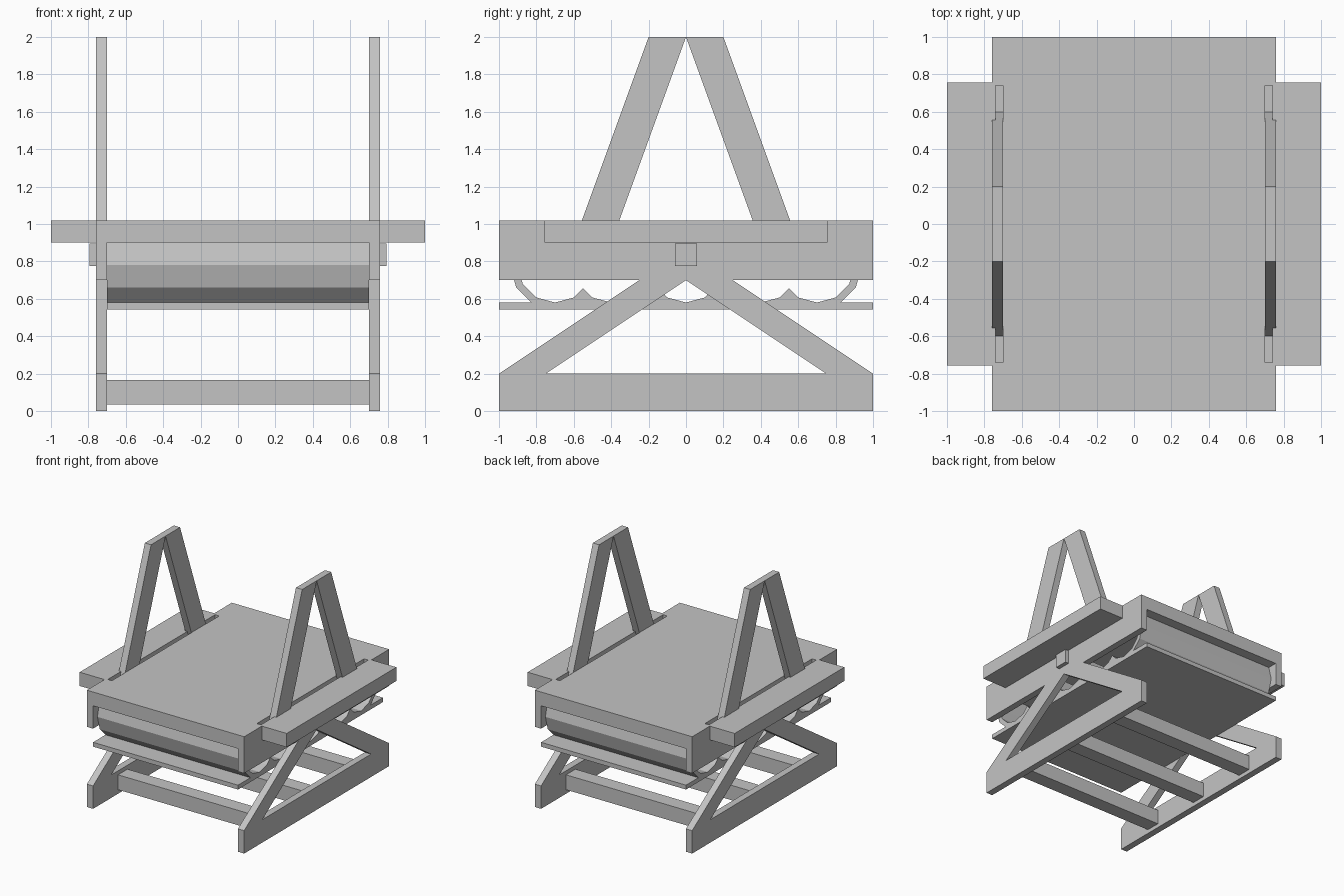
import bpy, bmesh
from mathutils import Vector

cube = bpy.data.objects.get("Cube")
if cube:
    bpy.data.objects.remove(cube, do_unlink=True)

grey = bpy.data.materials.new("plain grey")
grey.use_nodes = True
colour = (0.55, 0.55, 0.55, 1)
grey.diffuse_color = colour
grey.node_tree.nodes["Principled BSDF"].inputs["Base Color"].default_value = colour


def prism(name, points, offset):
    """Extrude a flat outline along an offset vector."""
    bm = bmesh.new()
    face = bm.faces.new([bm.verts.new(p) for p in points])
    ext = bmesh.ops.extrude_face_region(bm, geom=[face])
    moved = [g for g in ext["geom"] if isinstance(g, bmesh.types.BMVert)]
    bmesh.ops.translate(bm, verts=moved, vec=Vector(offset))
    bmesh.ops.recalc_face_normals(bm, faces=bm.faces)
    mesh = bpy.data.meshes.new(name)
    bm.to_mesh(mesh)
    bm.free()
    mesh.materials.append(grey)
    obj = bpy.data.objects.new(name, mesh)
    bpy.context.collection.objects.link(obj)
    return obj


def side_profile(name, yz, x0, x1):
    return prism(name, [(x0, y, z) for y, z in yz], (x1 - x0, 0, 0))


def box(name, x0, x1, y0, y1, z0, z1):
    return side_profile(name, [(y0, z0), (y1, z0), (y1, z1), (y0, z1)], x0, x1)


def mirrored(half):
    """Complete a half profile that runs from the outside to the middle."""
    other = [(-y, z) for y, z in reversed(half)]
    return half + (other[1:] if half[-1][0] == 0 else other)


# Table top with a wing on each side
quarter = [(0.76, 1), (0.76, 0.757), (1, 0.757)]
right_half = quarter + [(x, -y) for x, y in reversed(quarter)]
outline = right_half + [(-x, -y) for x, y in right_half]
top = prism("table_top", [(x, y, 0.90) for x, y in outline], (0, 0, 0.12))

# Long slots beside the wings
for s in (-1, 1):
    cutter = box("slot_cutter", s * 0.70, s * 0.74, -0.74, 0.74, 0.8, 1.1)
    cutter.hide_render = True
    mod = top.modifiers.new("slot", "BOOLEAN")
    mod.operation = "DIFFERENCE"
    mod.solver = "EXACT"
    mod.object = cutter
    bpy.context.view_layer.objects.active = top
    bpy.ops.object.modifier_apply(modifier=mod.name)
    bpy.data.objects.remove(cutter, do_unlink=True)

# Side frames, uprights and pegs
stand = mirrored([(-1, 0.9), (-1, 0.7), (-0.25, 0.7), (-1, 0.2), (-1, 0)])
for s, side in ((-1, "right"), (1, "left")):
    inner, outer = s * 0.70, s * 0.76
    frame = side_profile(side + "_side_frame", stand, inner, outer)
    hole = side_profile("frame_cutter", [(-0.75, 0.2), (0.75, 0.2), (0, 0.7)], s * 0.6, s * 0.9)
    hole.hide_render = True
    mod = frame.modifiers.new("opening", "BOOLEAN")
    mod.operation = "DIFFERENCE"
    mod.solver = "EXACT"
    mod.object = hole
    bpy.context.view_layer.objects.active = frame
    bpy.ops.object.modifier_apply(modifier=mod.name)
    bpy.data.objects.remove(hole, do_unlink=True)

    for d, end in ((-1, "front"), (1, "back")):
        leg = [(0, 2), (d * 0.2, 2), (d * 0.6, 0.9), (d * 0.4, 0.9)]
        side_profile(f"{side}_{end}_upright", leg, inner, outer)
    box(side + "_peg", s * 0.72, s * 0.795, -0.06, 0.06, 0.775, 0.895)

# Scalloped trough hanging between the side frames
shell = [(-0.91, 0.9), (-0.94, 0.78), (-0.908, 0.66), (-0.82, 0.572), (-0.82, 0.56)]
scallops = [(-0.868, 0.9), (-0.9, 0.78), (-0.873, 0.68), (-0.8, 0.607), (-0.7, 0.58),
            (-0.6, 0.607), (-0.55, 0.657), (-0.5, 0.607), (-0.4, 0.58), (-0.3, 0.607),
            (-0.227, 0.68), (-0.2, 0.78), (-0.173, 0.68), (-0.1, 0.607), (0, 0.58)]
side_profile("trough", mirrored(shell) + mirrored(scallops)[::-1], -0.70, 0.70)

# Lower shelf and floor crossbars
box("shelf", -0.70, 0.70, -1, 1, 0.543, 0.581)
for y, place in ((-0.59, "front"), (0, "middle"), (0.59, "back")):
    box(place + "_crossbar", -0.70, 0.70, y - 0.065, y + 0.065, 0.035, 0.165)
